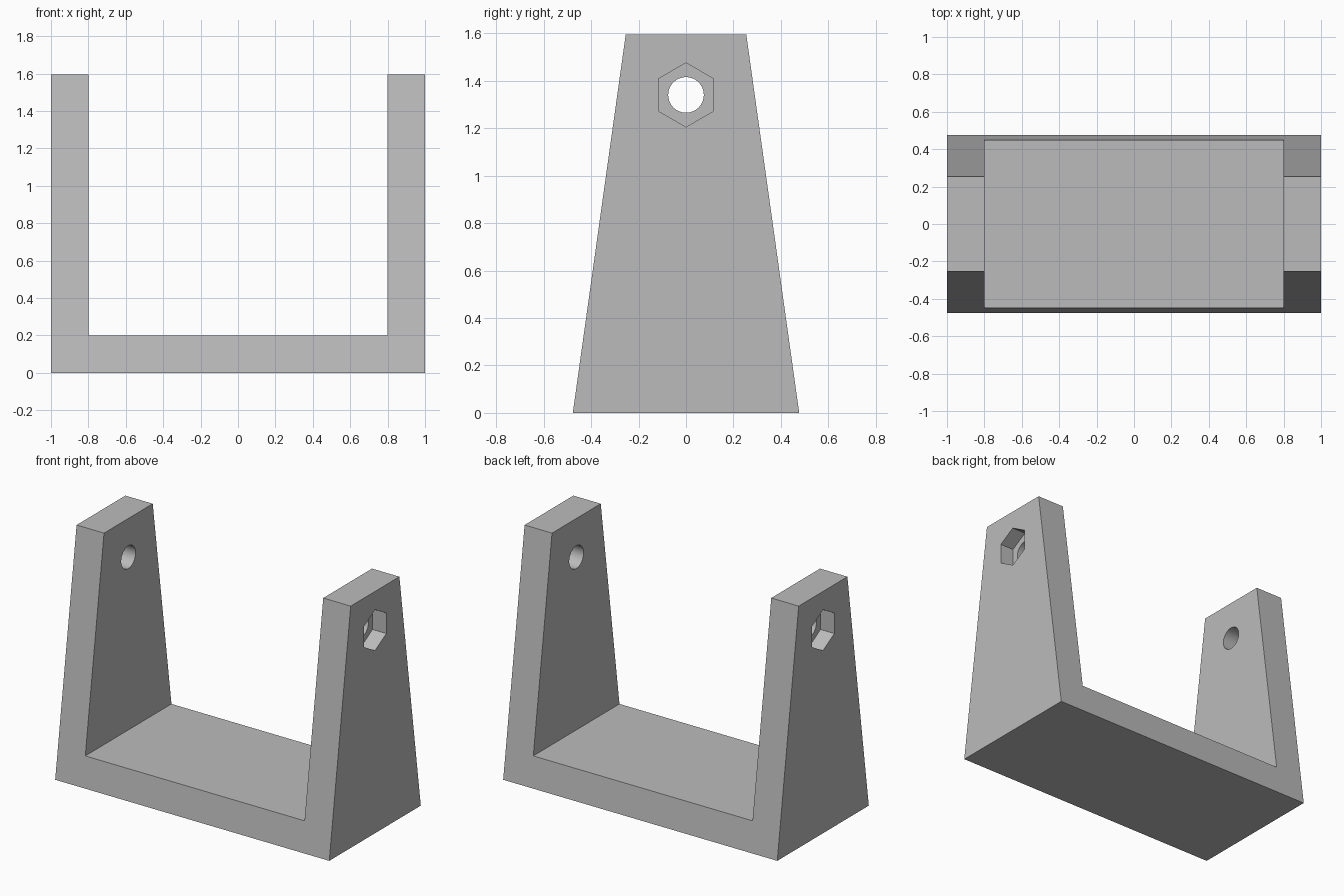
import bpy
import bmesh
from math import radians
from mathutils import Matrix

if "Cube" in bpy.data.objects:
    bpy.data.objects.remove(bpy.data.objects["Cube"], do_unlink=True)

HEIGHT, WALL = 1.595, 0.2
BASE_HALF, TOP_HALF = 0.477, 0.254
HOLE_Z, HOLE_R, HEX_R, HEX_DEPTH = 1.34, 0.075, 0.135, 0.1

grey = bpy.data.materials.new("plain grey")
grey.use_nodes = True
colour = (0.5, 0.5, 0.5, 1)
grey.diffuse_color = colour
grey.node_tree.nodes["Principled BSDF"].inputs["Base Color"].default_value = colour


def add_object(name, bm):
    bmesh.ops.recalc_face_normals(bm, faces=bm.faces)
    mesh = bpy.data.meshes.new(name)
    bm.to_mesh(mesh)
    bm.free()
    mesh.materials.append(grey)
    obj = bpy.data.objects.new(name, mesh)
    bpy.context.collection.objects.link(obj)
    return obj


def half_depth(z):
    return BASE_HALF + (TOP_HALF - BASE_HALF) * z / HEIGHT


def cutter(name, sides, radius, x, length):
    """Prism along x, centred on the pivot axis, with a corner pointing up."""
    bm = bmesh.new()
    bmesh.ops.create_cone(bm, cap_ends=True, segments=sides, radius1=radius,
                          radius2=radius, depth=length,
                          matrix=Matrix.Translation((x, 0, HOLE_Z))
                          @ Matrix.Rotation(radians(90), 4, 'Y'))
    # put a corner at the top whatever the starting angle
    if max(v.co.z for v in bm.verts) < HOLE_Z + radius * 0.99:
        bmesh.ops.rotate(bm, verts=bm.verts, cent=(0, 0, HOLE_Z),
                         matrix=Matrix.Rotation(radians(180 / sides), 3, 'X'))
    obj = add_object(name, bm)
    obj.hide_render = True
    obj.hide_viewport = True
    return obj


# U-shaped bracket: front profile pushed through, tapering in depth with height
inner = 1 - WALL
profile = [(-1, 0), (1, 0), (1, HEIGHT), (inner, HEIGHT), (inner, WALL),
           (-inner, WALL), (-inner, HEIGHT), (-1, HEIGHT)]
bm = bmesh.new()
front = [bm.verts.new((x, -half_depth(z), z)) for x, z in profile]
back = [bm.verts.new((x, half_depth(z), z)) for x, z in profile]
bm.faces.new(front)
bm.faces.new(back[::-1])
for i in range(len(profile)):
    j = (i + 1) % len(profile)
    bm.faces.new((front[i], back[i], back[j], front[j]))
bracket = add_object("u_bracket", bm)

# Pivot hole through both arms, hexagonal nut pocket on each outer face
cutters = [cutter("pivot_hole_cutter", 64, HOLE_R, 0, 3)]
for side, sign in (("left", 1), ("right", -1)):
    cutters.append(cutter(side + "_nut_pocket_cutter", 6, HEX_R, sign, 2 * HEX_DEPTH))

bpy.context.view_layer.objects.active = bracket
bracket.select_set(True)
for tool in cutters:
    mod = bracket.modifiers.new(tool.name, 'BOOLEAN')
    mod.operation = 'DIFFERENCE'
    mod.solver = 'EXACT'
    mod.object = tool
    bpy.ops.object.modifier_apply(modifier=mod.name)
for tool in cutters:
    bpy.data.objects.remove(tool, do_unlink=True)

bpy.ops.object.shade_smooth_by_angle(angle=radians(30))
